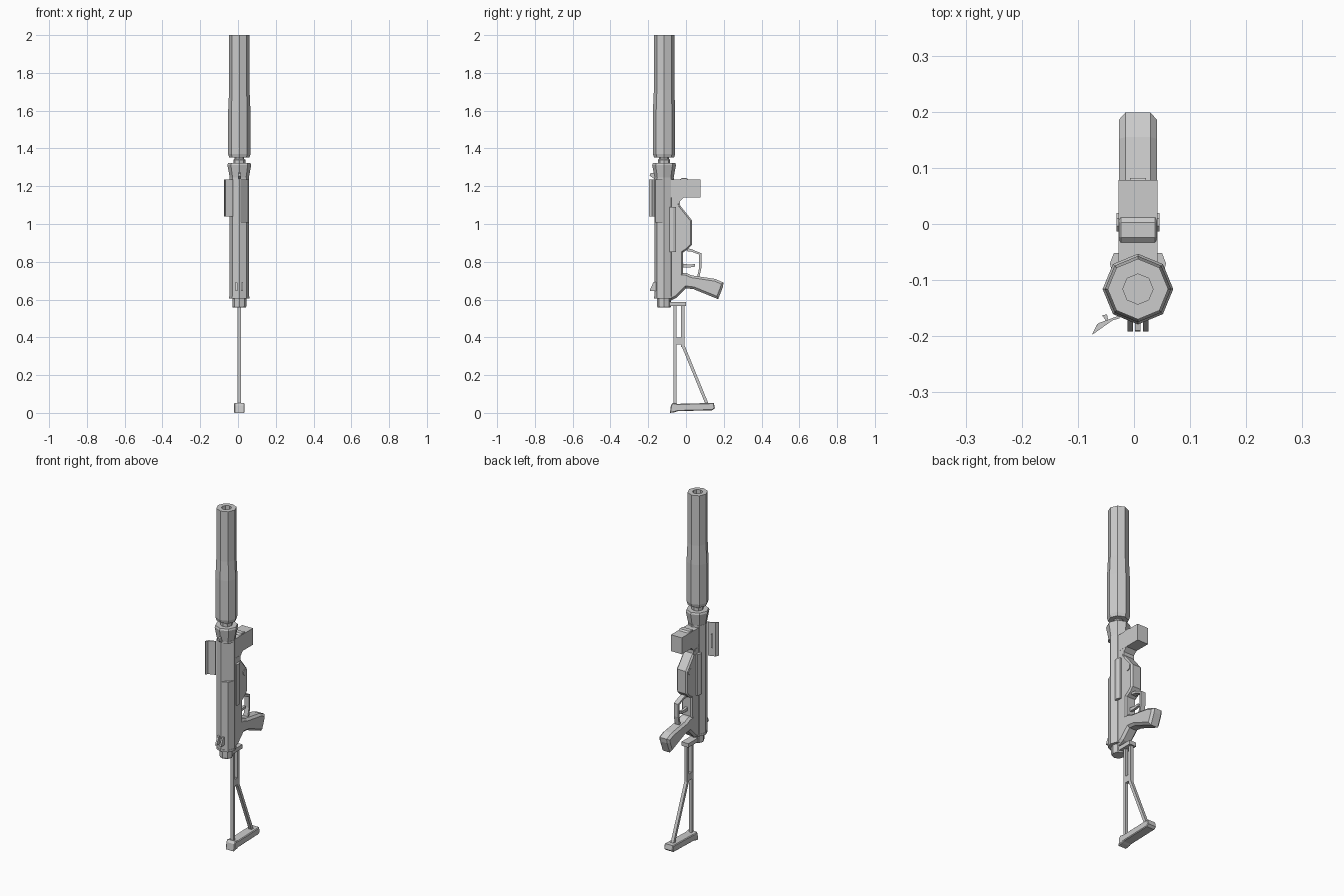
import bpy, bmesh, math
from mathutils import Vector

if "Cube" in bpy.data.objects:
    bpy.data.objects.remove(bpy.data.objects["Cube"])

CX, CY = 0.007, -0.116   # tube axis


def finish(bm, name):
    bmesh.ops.recalc_face_normals(bm, faces=bm.faces)
    me = bpy.data.meshes.new(name)
    bm.to_mesh(me)
    bm.free()
    ob = bpy.data.objects.new(name, me)
    bpy.context.collection.objects.link(ob)
    return ob


def lathe(name, profile, sides=8):
    """Turn (radius, z) points about the tube axis; ends are capped."""
    bm = bmesh.new()
    rings = []
    for r, z in profile:
        rings.append([bm.verts.new((CX + r * math.cos(2 * math.pi * i / sides),
                                    CY + r * math.sin(2 * math.pi * i / sides), z))
                      for i in range(sides)])
    for a, b in zip(rings, rings[1:]):
        for i in range(sides):
            j = (i + 1) % sides
            bm.faces.new((a[i], a[j], b[j], b[i]))
    bm.faces.new(rings[0])
    bm.faces.new(rings[-1])
    return finish(bm, name)


def extrude(name, points, vec, chamfer=0.0):
    """Sweep a flat outline along vec, optionally chamfering both rims."""
    bm = bmesh.new()
    face = bm.faces.new([bm.verts.new(p) for p in points])
    geo = bmesh.ops.extrude_face_region(bm, geom=[face], use_keep_orig=True)
    top = [g for g in geo['geom'] if isinstance(g, bmesh.types.BMFace)][0]
    bmesh.ops.translate(bm, verts=top.verts[:], vec=vec)
    bmesh.ops.recalc_face_normals(bm, faces=bm.faces)
    if chamfer:
        rim = list(set(face.edges) | set(top.edges))
        bmesh.ops.bevel(bm, geom=rim, offset=chamfer, segments=1,
                        affect='EDGES', clamp_overlap=True)
    return finish(bm, name)


def side(name, yz, half, chamfer=0.0, x=CX):
    """Side-view outline (y, z) given a width in x."""
    return extrude(name, [(x - half, y, z) for y, z in yz], (2 * half, 0, 0), chamfer)


def plan(name, xy, z0, z1):
    """Top-view outline (x, y) given a height."""
    return extrude(name, [(x, y, z0) for x, y in xy], (0, 0, z1 - z0))


def rect(a0, a1, b0, b1):
    return [(a0, b0), (a1, b0), (a1, b1), (a0, b1)]


def bar(a, b, w):
    """Outline of a straight bar of width w between two points."""
    a, b = Vector(a), Vector(b)
    d = (b - a).normalized()
    n = Vector((-d.y, d.x)) * w / 2
    return [tuple(a + n), tuple(b + n), tuple(b - n), tuple(a - n)]


# Long outer barrel sleeve with open bore
lathe("barrel_sleeve", [(0.025, 1.351), (0.053, 1.351), (0.059, 1.37), (0.059, 1.6),
                        (0.054, 1.71), (0.054, 2.0), (0.027, 2.0), (0.027, 1.9)])
lathe("barrel_neck", [(0.032, 1.3), (0.032, 1.34), (0.026, 1.345), (0.026, 1.36)])
lathe("front_collar", [(0.05, 1.243), (0.063, 1.312), (0.059, 1.322), (0.03, 1.322)])

# Main tube with a side opening
body = lathe("main_tube", [(0.052, 0.617), (0.052, 1.245)])
d = Vector((1, -1)).normalized()
t = Vector((1, 1)).normalized()
c = Vector((CX, CY))
cut = plan("port_cutter", [tuple(c + d * r + t * s) for r, s in
           [(0.035, -0.031), (0.09, -0.031), (0.09, 0.031), (0.035, 0.031)]], 1.01, 1.232)
cut.hide_render = True
cut.hide_set(True)
mod = body.modifiers.new("port", 'BOOLEAN')
mod.operation = 'DIFFERENCE'
mod.object = cut
lathe("rear_ring", [(0.054, 0.605), (0.054, 0.617)])
lathe("end_cap", [(0.034, 0.557), (0.037, 0.565), (0.037, 0.61)])

# Open hinged cover with small catch
plan("port_cover", [(-0.026, -0.168), (-0.026, -0.163), (-0.064, -0.177), (-0.071, -0.195),
                    (-0.075, -0.197), (-0.067, -0.181)], 1.04, 1.235)
plan("cover_catch", [(-0.046, -0.171), (-0.050, -0.172), (-0.057, -0.163), (-0.048, -0.161)],
     1.09, 1.17)

# Lower housing and angled grip
side("lower_housing", [(-0.10, 1.13), (-0.035, 1.13), (-0.033, 1.10), (0.031, 1.02),
                       (0.031, 0.89), (0.008, 0.865), (-0.015, 0.85), (-0.015, 0.74),
                       (-0.04, 0.65), (-0.10, 0.65)], 0.034, 0.008)
side("grip", [(-0.09, 0.745), (0.0, 0.741), (0.03, 0.728), (0.155, 0.709), (0.199, 0.69),
              (0.195, 0.665), (0.170, 0.602), (0.04, 0.655), (0.0, 0.66), (-0.05, 0.61),
              (-0.09, 0.59)], 0.034, 0.012)

# Forward box with support and raised top
side("forward_box", rect(-0.09, 0.078, 1.14, 1.235), 0.0345)
side("box_support", [(-0.10, 1.15), (0.0, 1.15), (-0.033, 1.12), (-0.033, 1.09), (-0.10, 1.09)], 0.0335)
side("box_cap", [(-0.035, 1.233), (-0.024, 1.243), (0.003, 1.243), (0.014, 1.233)], 0.0335, 0.003)

# Side rails and pivot pin
for s in (-1, 1):
    plan("side_rail_" + ("left" if s < 0 else "right"),
         [(CX + s * x, y) for x, y in [(0.03, -0.088), (0.046, -0.088), (0.05, -0.07),
                                      (0.043, -0.052), (0.03, -0.052)]], 0.852, 1.09)
side("pivot_pin", [(0.003 + 0.018 * math.cos(math.pi * i / 4 + math.pi / 8),
                    1.01 + 0.018 * math.sin(math.pi * i / 4 + math.pi / 8)) for i in range(8)], 0.038)

# Trigger and guard
side("trigger_guard", [(0.005, 0.872), (0.03, 0.866), (0.082, 0.845), (0.082, 0.77),
                       (0.07, 0.715), (0.058, 0.715), (0.07, 0.77), (0.07, 0.838),
                       (0.028, 0.854), (0.005, 0.856)], 0.014)
side("trigger", [(-0.03, 0.792), (0.02, 0.785), (0.048, 0.789), (0.048, 0.774), (0.02, 0.77),
                 (-0.03, 0.77)], 0.007)

# Sights: pair of rear ears and a front blade
for i, x in enumerate((-0.007, 0.021)):
    side("rear_sight_%d" % i, [(-0.15, 0.645), (-0.192, 0.645), (-0.19, 0.655), (-0.172, 0.692),
                               (-0.15, 0.692)], 0.005, x=x)
side("front_sight", [(-0.15, 1.235), (-0.17, 1.24), (-0.192, 1.255), (-0.19, 1.268),
                     (-0.15, 1.275)], 0.005)

# Folding stock frame and butt plate
side("stock_bracket", rect(-0.09, 0.0, 0.565, 0.588), 0.022)
side("stock_front_rod", rect(-0.066, -0.050, 0.04, 0.57), 0.009)
side("stock_rear_rod", rect(-0.026, -0.008, 0.35, 0.57), 0.009)
side("stock_diagonal_rod", bar((-0.018, 0.362), (0.112, 0.045), 0.016), 0.009)
side("stock_web", [(-0.06, 0.40), (-0.015, 0.40), (-0.015, 0.362), (-0.06, 0.362)], 0.009)
side("butt_plate", [(-0.085, 0.0), (-0.058, 0.004), (-0.045, 0.009), (0.14, 0.014), (0.153, 0.025),
                    (0.147, 0.053), (-0.045, 0.048), (-0.07, 0.053), (-0.08, 0.04)], 0.028, 0.004)
